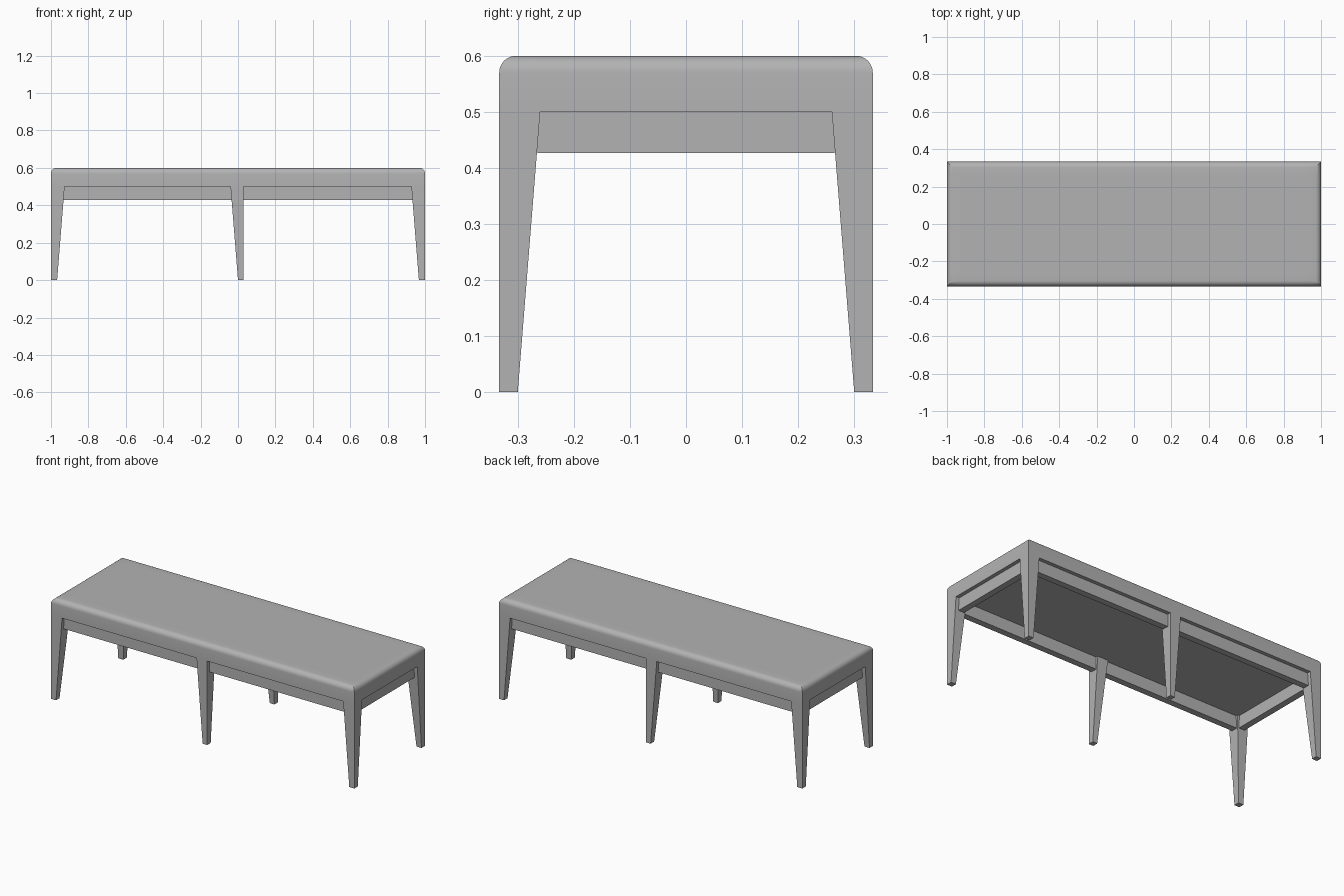
import bpy
import bmesh
import math
from mathutils import Vector

if "Cube" in bpy.data.objects:
    bpy.data.objects.remove(bpy.data.objects["Cube"], do_unlink=True)

HALF_X, HALF_Y = 1.0, 0.333
SEAT_BOTTOM, SEAT_TOP = 0.5, 0.6
APRON_BOTTOM = 0.427
LEG_X, LEG_Y = 0.927, 0.26        # inner faces of the legs under the seat
TAPER = 0.04                      # how far the inner faces lean outward at the floor
MID_LEFT, MID_RIGHT = -0.04, 0.03
LIP, BOARD = 0.022, 0.038         # apron setback and thickness

grey = bpy.data.materials.new("plain_grey")
grey.use_nodes = True
colour = (0.45, 0.45, 0.45, 1)
grey.diffuse_color = colour
grey.node_tree.nodes["Principled BSDF"].inputs["Base Color"].default_value = colour


def add_object(name, bm):
    bmesh.ops.recalc_face_normals(bm, faces=bm.faces)
    mesh = bpy.data.meshes.new(name)
    bm.to_mesh(mesh)
    bm.free()
    mesh.materials.append(grey)
    obj = bpy.data.objects.new(name, mesh)
    bpy.context.collection.objects.link(obj)
    return obj


def add_box(bm, low, high):
    low, high = Vector(low), Vector(high)
    verts = bmesh.ops.create_cube(bm, size=1)["verts"]
    bmesh.ops.scale(bm, vec=high - low, verts=verts)
    bmesh.ops.translate(bm, vec=(low + high) / 2, verts=verts)


# Seat slab with rounded top edges
bm = bmesh.new()
add_box(bm, (-HALF_X, -HALF_Y, SEAT_BOTTOM), (HALF_X, HALF_Y, SEAT_TOP))
top_edges = [e for e in bm.edges if all(v.co.z > SEAT_TOP - 0.001 for v in e.verts)]
bmesh.ops.bevel(bm, geom=top_edges, offset=0.03, segments=6, profile=0.5, affect='EDGES')

# Cut lines that outline the six leg tops
cuts = [((x, 0, 0), (1, 0, 0)) for x in (-LEG_X, MID_LEFT, MID_RIGHT, LEG_X)]
cuts += [((0, y, 0), (0, 1, 0)) for y in (-LEG_Y, LEG_Y)]
for point, normal in cuts:
    bmesh.ops.bisect_plane(bm, geom=bm.verts[:] + bm.edges[:] + bm.faces[:],
                           plane_co=point, plane_no=normal)


def is_leg_top(face):
    c = face.calc_center_median()
    in_column = abs(c.x) > LEG_X or MID_LEFT < c.x < MID_RIGHT
    return c.z < SEAT_BOTTOM + 0.001 and abs(c.y) > LEG_Y and in_column


# Legs drawn down from the slab, tapering on their inner faces only
bm.normal_update()
for face in [f for f in bm.faces if is_leg_top(f)]:
    result = bmesh.ops.extrude_face_region(bm, geom=[face])
    for v in [g for g in result["geom"] if isinstance(g, bmesh.types.BMVert)]:
        v.co.z = 0
        if abs(abs(v.co.x) - LEG_X) < 0.001:
            v.co.x += math.copysign(TAPER, v.co.x)
        elif abs(v.co.x - MID_LEFT) < 0.001:
            v.co.x += TAPER
        if abs(abs(v.co.y) - LEG_Y) < 0.001:
            v.co.y += math.copysign(TAPER, v.co.y)
    if face.is_valid:
        bmesh.ops.delete(bm, geom=[face], context='FACES_ONLY')

bench = add_object("seat_and_legs", bm)
bpy.context.view_layer.objects.active = bench
bench.select_set(True)
bpy.ops.object.shade_smooth_by_angle(angle=math.radians(30))

# Apron boards set back under the seat, running between the legs
out_x, out_y = HALF_X - LIP, HALF_Y - LIP
end_x, end_y = LEG_X + 0.005, LEG_Y + 0.005
for side, name in ((-1, "front_apron"), (1, "back_apron")):
    near, far = sorted((side * out_y, side * (out_y - BOARD)))
    bm = bmesh.new()
    for start, end in ((-end_x, MID_LEFT + 0.006), (MID_RIGHT, end_x)):
        add_box(bm, (start, near, APRON_BOTTOM), (end, far, SEAT_BOTTOM))
    add_object(name, bm)
for side, name in ((-1, "right_apron"), (1, "left_apron")):
    near, far = sorted((side * out_x, side * (out_x - BOARD)))
    bm = bmesh.new()
    add_box(bm, (near, -end_y, APRON_BOTTOM), (far, end_y, SEAT_BOTTOM))
    add_object(name, bm)
